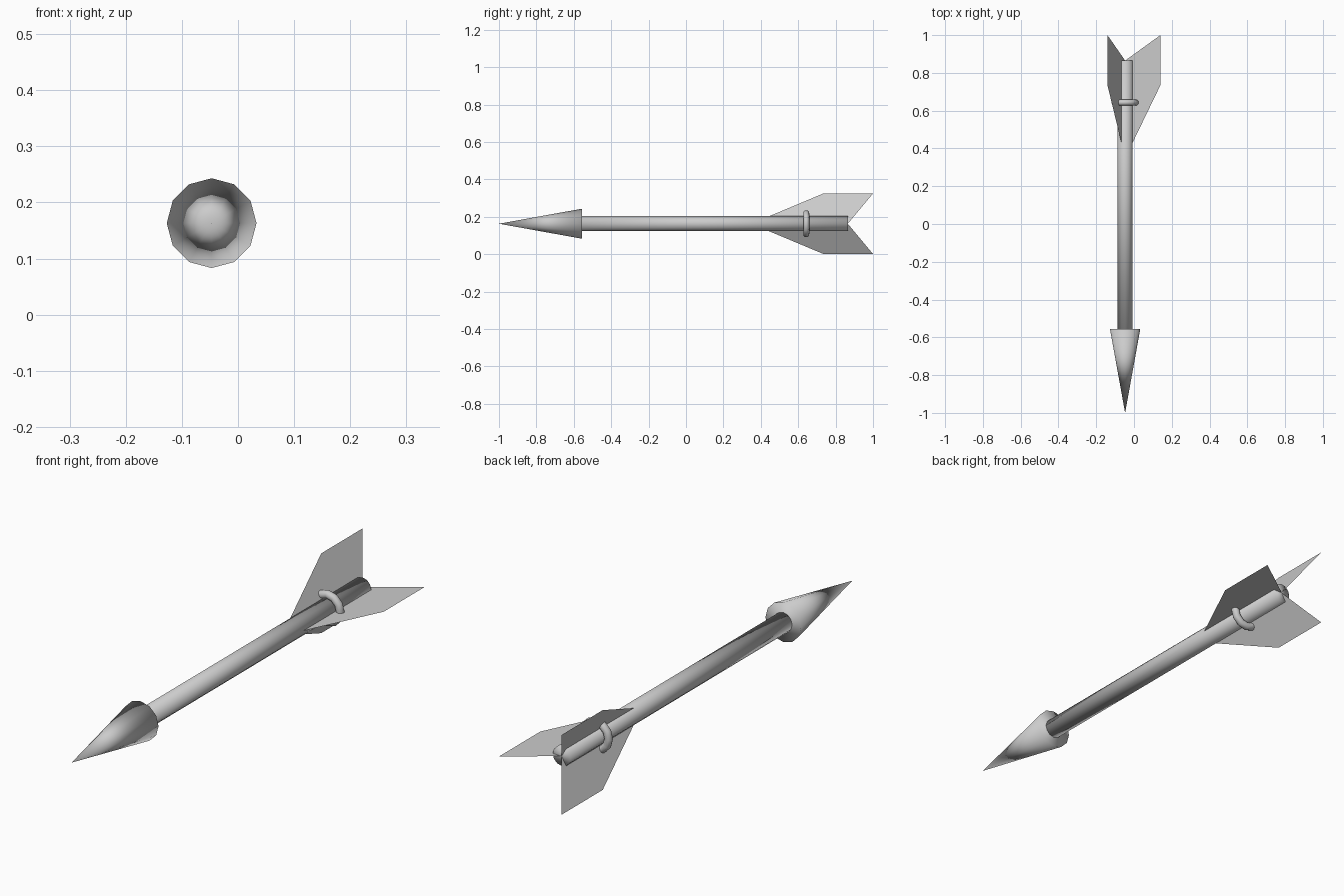
import bpy
import bmesh
from math import radians, cos, sin
from mathutils import Matrix

default = bpy.data.objects.get("Cube")
if default:
    bpy.data.objects.remove(default, do_unlink=True)

CX, CZ = -0.047, 0.163          # shaft axis
SIDES = 12

grey = bpy.data.materials.new("light_grey")
grey.use_nodes = True
grey.diffuse_color = (0.6, 0.6, 0.6, 1)
grey.node_tree.nodes["Principled BSDF"].inputs["Base Color"].default_value = (0.6, 0.6, 0.6, 1)


def finish(name, bm, smooth):
    mesh = bpy.data.meshes.new(name)
    for face in bm.faces:
        face.smooth = smooth
    bm.to_mesh(mesh)
    bm.free()
    mesh.materials.append(grey)
    obj = bpy.data.objects.new(name, mesh)
    bpy.context.collection.objects.link(obj)


def tapered_rod(name, y_front, y_back, r_front, r_back):
    """Capped round part along the axis, softly shaded over its rims."""
    bm = bmesh.new()
    place = Matrix.Translation((CX, (y_front + y_back) / 2, CZ)) @ Matrix.Rotation(radians(90), 4, 'X')
    bmesh.ops.create_cone(bm, cap_ends=True, segments=SIDES, radius1=r_back,
                          radius2=r_front, depth=y_back - y_front, matrix=place)
    bmesh.ops.remove_doubles(bm, verts=bm.verts, dist=0.0001)
    bmesh.ops.recalc_face_normals(bm, faces=bm.faces)
    finish(name, bm, True)


# Point and shaft
tapered_rod("arrow_head", -1.0, -0.557, 0.0, 0.08)
tapered_rod("shaft", -0.557, 0.865, 0.04, 0.04)

# Three paper-thin fins, evenly spaced around the shaft
profile = [(0, 0.425), (0.037, 0.425), (0.187, 0.735), (0.187, 1.0), (0, 0.865)]
for i, side in enumerate(("left", "upper_right", "lower_right")):
    a = radians(120 * i)
    bm = bmesh.new()
    bm.faces.new([bm.verts.new((CX + r * cos(a), y, CZ + r * sin(a))) for r, y in profile])
    finish("fin_" + side, bm, False)

# Binding ring around the fins
bpy.ops.mesh.primitive_torus_add(location=(CX, 0.643, CZ), rotation=(radians(90), 0, 0),
                                 major_radius=0.056, minor_radius=0.016,
                                 major_segments=SIDES, minor_segments=SIDES)
ring = bpy.context.object
ring.name = "binding_ring"
ring.data.materials.append(grey)
bpy.ops.object.shade_smooth()
